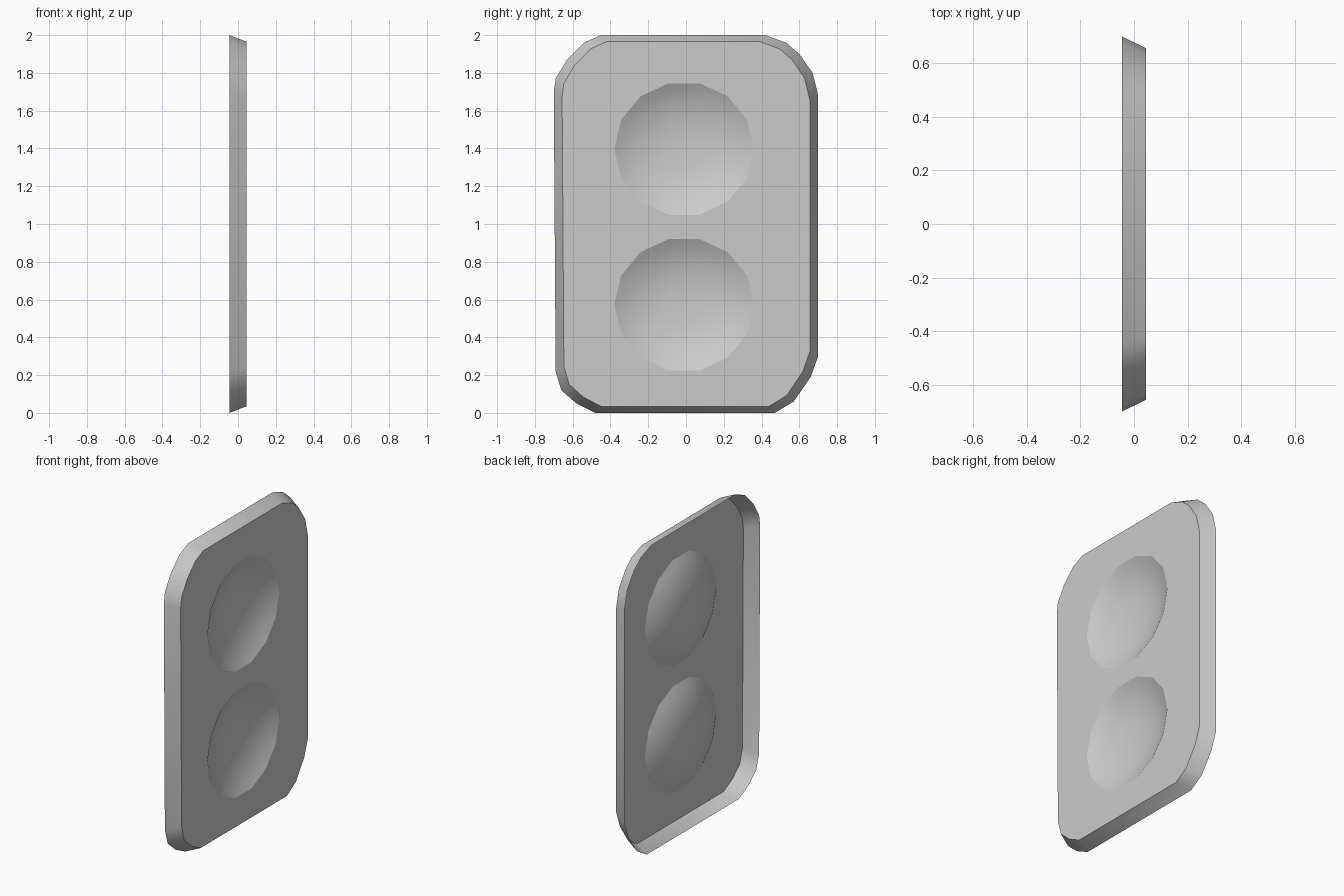
import bpy
import bmesh
from math import cos, sin, pi, radians
from mathutils import Vector

if "Cube" in bpy.data.objects:
    bpy.data.objects.remove(bpy.data.objects["Cube"], do_unlink=True)

FRONT, BACK = 0.045, -0.045      # x of the panel face and of the open rim
SIDES = 14                       # sides of each dish
DISH_Y, DISH_RY, DISH_RZ = -0.01, 0.37, 0.357
DISH_DEPTH = 0.083
DISHES = {"upper_dish": 1.397, "lower_dish": 0.572}

gray = bpy.data.materials.new("light gray")
gray.use_nodes = True
color = (0.6, 0.6, 0.6, 1)
gray.diffuse_color = color
gray.node_tree.nodes["Principled BSDF"].inputs["Base Color"].default_value = color


def finish(bm, name, angle):
    """Turn a bmesh into a smooth-shaded object with sharp edges kept."""
    mesh = bpy.data.meshes.new(name)
    bm.to_mesh(mesh)
    bm.free()
    mesh.materials.append(gray)
    obj = bpy.data.objects.new(name, mesh)
    bpy.context.collection.objects.link(obj)
    bpy.ops.object.select_all(action="DESELECT")
    obj.select_set(True)
    bpy.context.view_layer.objects.active = obj
    bpy.ops.object.shade_smooth_by_angle(angle=radians(angle))
    return obj


def dish_ring(center_z, r):
    """Points of one dish ring; r runs from 0 at the middle to 1 at the rim."""
    x = FRONT - DISH_DEPTH * (1 - r ** 2.5)
    angles = [2 * pi * i / SIDES for i in range(SIDES)]
    return [Vector((x, DISH_Y + DISH_RY * r * cos(a), center_z + DISH_RZ * r * sin(a)))
            for a in angles]


def add_loop(bm, points):
    return [bm.verts.new(p) for p in points]


def bridge(bm, a, b):
    """Join two loops of equal length with quads."""
    for i in range(len(a)):
        j = (i + 1) % len(a)
        bm.faces.new((a[i], a[j], b[j], b[i]))


# Rim outline of the panel as (y, z), clockwise from the top left
outline = [(-0.45, 2), (0.42, 2), (0.53, 1.96), (0.6, 1.9), (0.67, 1.8), (0.7, 1.68),
           (0.7, 0.3), (0.66, 0.19), (0.57, 0.06), (0.47, 0), (-0.48, 0), (-0.58, 0.05),
           (-0.66, 0.12), (-0.69, 0.22), (-0.7, 1.7), (-0.69, 1.77), (-0.63, 1.87),
           (-0.54, 1.96)]

# Tapered side wall, open at the back
bm = bmesh.new()
rim = add_loop(bm, [(BACK, y, z) for y, z in outline])
face_points = [(FRONT, y * 0.937, 1 + (z - 1) * 0.965) for y, z in outline]
bridge(bm, rim, add_loop(bm, face_points))
bmesh.ops.recalc_face_normals(bm, faces=bm.faces)
finish(bm, "side_wall", 50)

# Flat face with two openings
bm = bmesh.new()
for points in [face_points] + [dish_ring(z, 1) for z in DISHES.values()]:
    loop = add_loop(bm, points)
    for i, v in enumerate(loop):
        bm.edges.new((loop[i - 1], v))
bmesh.ops.triangle_fill(bm, use_beauty=True, edges=bm.edges[:], normal=(1, 0, 0))
for f in bm.faces:
    f.normal_update()
    if f.normal.x < 0:
        f.normal_flip()
finish(bm, "front_panel", 30)

# Shallow dishes sunk into the face
for name, z in DISHES.items():
    bm = bmesh.new()
    rings = [add_loop(bm, dish_ring(z, r)) for r in (1, 0.9, 0.75, 0.55, 0.3)]
    for a, b in zip(rings, rings[1:]):
        bridge(bm, a, b)
    bm.faces.new(rings[-1])
    for f in bm.faces:
        f.normal_update()
        if f.normal.x < 0:
            f.normal_flip()
    finish(bm, name, 60)
